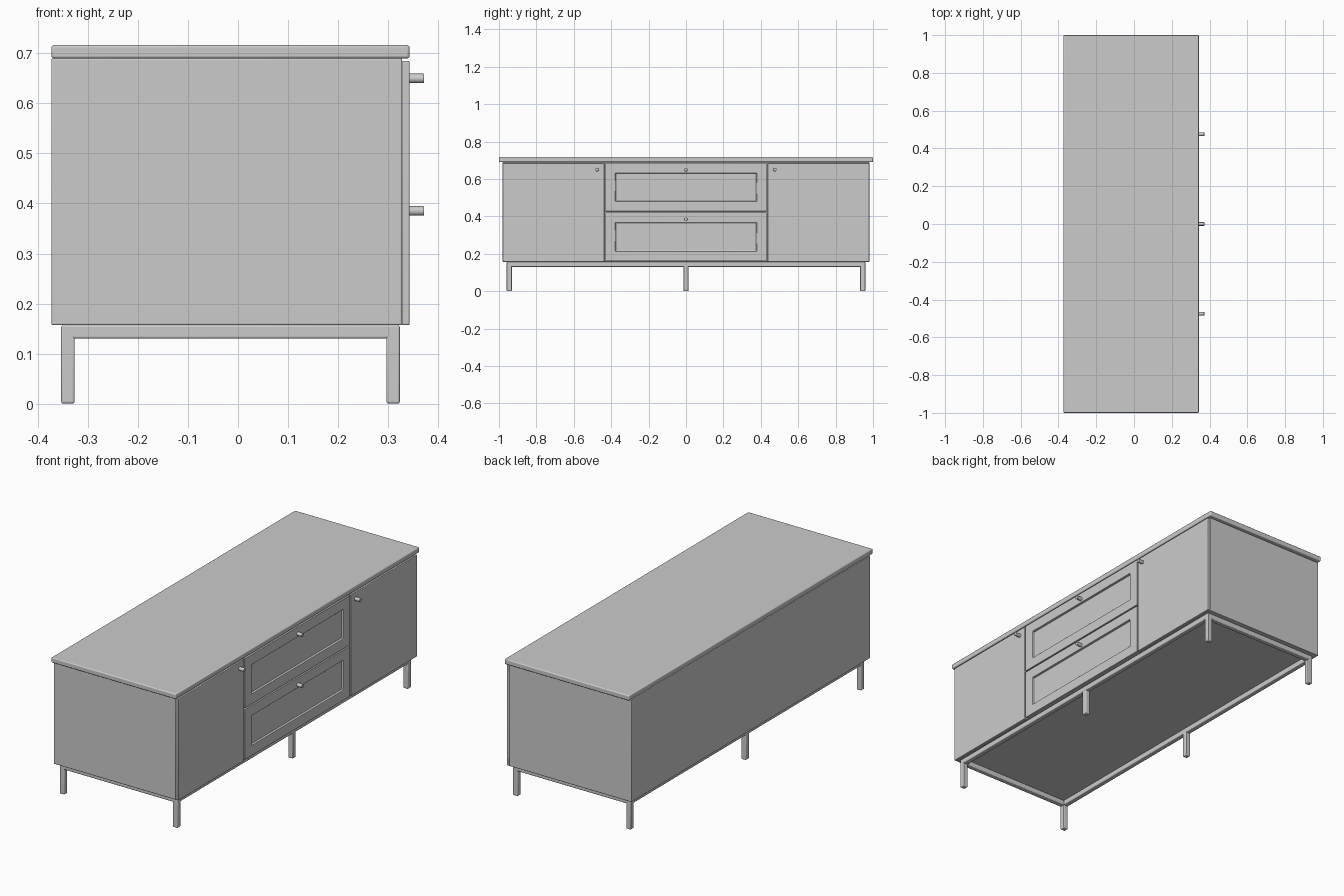
import bpy
import bmesh
from math import radians, pi
from mathutils import Matrix

cube = bpy.data.objects.get("Cube")
if cube:
    bpy.data.objects.remove(cube, do_unlink=True)

# One plain grey finish
grey = bpy.data.materials.new("plain grey")
grey.use_nodes = True
GREY = (0.6, 0.6, 0.6, 1)
grey.diffuse_color = GREY
grey.node_tree.nodes["Principled BSDF"].inputs["Base Color"].default_value = GREY


def finish(bm, name, bevel=0.0):
    mesh = bpy.data.meshes.new(name)
    bm.to_mesh(mesh)
    bm.free()
    mesh.materials.append(grey)
    obj = bpy.data.objects.new(name, mesh)
    bpy.context.collection.objects.link(obj)
    if bevel:
        mod = obj.modifiers.new("soft edges", "BEVEL")
        mod.width = bevel
        mod.segments = 3
        mod.limit_method = "ANGLE"
    bpy.ops.object.select_all(action="DESELECT")
    obj.select_set(True)
    bpy.context.view_layer.objects.active = obj
    bpy.ops.object.shade_smooth_by_angle(angle=radians(35))
    return obj


def box(name, x, y, z, bevel=0.003, recess=None):
    """Box from (min, max) ranges; recess = (margin, depth) sinks the +x face."""
    bm = bmesh.new()
    bmesh.ops.create_cube(bm, size=1)
    for v in bm.verts:
        v.co = [r[0] if c < 0 else r[1] for c, r in zip(v.co, (x, y, z))]
    if recess:
        margin, depth = recess
        bm.normal_update()
        face = max(bm.faces, key=lambda f: f.calc_center_median().x)
        bmesh.ops.inset_individual(bm, faces=[face], thickness=margin)
        bmesh.ops.inset_individual(bm, faces=[face], thickness=0.003, depth=-depth)
    return finish(bm, name, bevel)


def knob(name, y, z):
    bm = bmesh.new()
    turn = Matrix.Translation((0.355, y, z)) @ Matrix.Rotation(pi / 2, 4, "Y")
    bmesh.ops.create_cone(bm, cap_ends=True, segments=20, radius1=0.0095,
                          radius2=0.0095, depth=0.034, matrix=turn)
    finish(bm, name, 0.001)


BACK, FRONT = -0.373, 0.343
DOOR_BACK = 0.328
LOW, HIGH = 0.157, 0.69

# Cabinet carcass and overhanging top
box("carcass", (BACK, DOOR_BACK), (-0.98, 0.98), (LOW, HIGH))
box("top_board", (BACK, FRONT), (-1, 1), (HIGH, 0.717), 0.005)

# Doors on both sides
for side, s in (("left", 1), ("right", -1)):
    box(side + "_door", (DOOR_BACK, FRONT), sorted((s * 0.437, s * 0.98)),
        (LOW, 0.685))
    knob(side + "_door_knob", s * 0.475, 0.65)

# Two drawers with sunken panels
for level, z, kz in (("upper", (0.427, 0.685), 0.65), ("lower", (LOW + 0.003, 0.421), 0.385)):
    box(level + "_drawer", (DOOR_BACK, FRONT), (-0.431, 0.431), z, 0.002,
        (0.075, 0.011))
    knob(level + "_drawer_knob", 0, kz)

# Base frame: three pairs of legs joined by rails
LEG = 0.0135
LEG_Y = 0.945
for row, x in (("front", 0.31), ("back", -0.34)):
    span = (x - LEG, x + LEG)
    for place, y in (("left", LEG_Y), ("middle", 0), ("right", -LEG_Y)):
        box(f"{row}_{place}_leg", span, (y - LEG, y + LEG), (0, LOW), 0.004)
    box(row + "_rail", span, (-LEG_Y, LEG_Y), (0.13, LOW), 0.004)
for side, y in (("left", LEG_Y), ("right", -LEG_Y)):
    box(side + "_rail", (-0.34, 0.31), (y - LEG, y + LEG), (0.13, LOW), 0.004)
